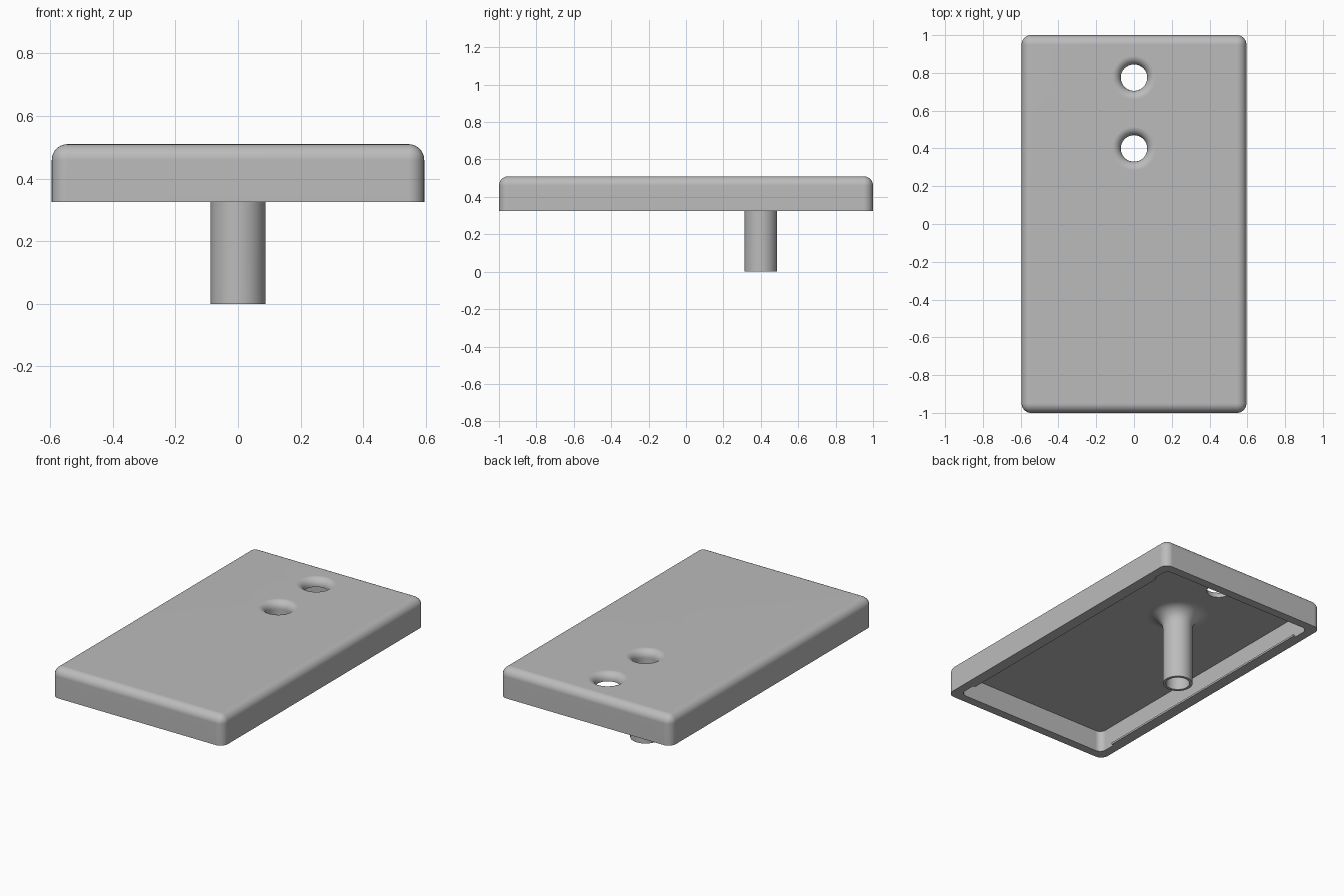
import bpy, bmesh, math

if "Cube" in bpy.data.objects:
    bpy.data.objects.remove(bpy.data.objects["Cube"], do_unlink=True)

# Main dimensions
HALF_X, HALF_Y = 0.595, 1.0
RIM, TOP = 0.325, 0.51
CEILING = 0.46
WALL, ROUND = 0.055, 0.05
STEM_Y, HOLE_Y = 0.4, 0.775
BORE, STEM_R = 0.07, 0.0875

grey = bpy.data.materials.new("plain grey")
grey.use_nodes = True
colour = (0.5, 0.5, 0.5, 1)
grey.diffuse_color = colour
grey.node_tree.nodes["Principled BSDF"].inputs["Base Color"].default_value = colour


def finish(name, bm):
    bmesh.ops.recalc_face_normals(bm, faces=bm.faces)
    mesh = bpy.data.meshes.new(name)
    bm.to_mesh(mesh)
    bm.free()
    mesh.materials.append(grey)
    ob = bpy.data.objects.new(name, mesh)
    bpy.context.scene.collection.objects.link(ob)
    return ob


def activate(ob):
    bpy.ops.object.select_all(action="DESELECT")
    ob.select_set(True)
    bpy.context.view_layer.objects.active = ob


def smooth(ob):
    activate(ob)
    bpy.ops.object.shade_smooth_by_angle(angle=math.radians(35))
    mod = ob.modifiers.new("even shading", "WEIGHTED_NORMAL")
    mod.keep_sharp = True


def box(name, x, y, low, high, centre_x=0, radius=0, round_top=False):
    """Box with half sizes x, y; vertical and optionally top edges rounded."""
    bm = bmesh.new()
    bmesh.ops.create_cube(bm, size=2)
    for v in bm.verts:
        v.co = (centre_x + v.co.x * x, v.co.y * y, high if v.co.z > 0 else low)
    if radius:
        mid = (low + high) / 2
        edges = []
        for e in bm.edges:
            above = [v.co.z > mid for v in e.verts]
            if above[0] != above[1] or (round_top and all(above)):
                edges.append(e)
        bmesh.ops.bevel(bm, geom=edges, offset=radius, segments=8,
                        profile=0.5, affect="EDGES")
    return finish(name, bm)


def lathe(name, profile, y, sides=64):
    """Spin a closed loop of (radius, z) points about a vertical axis."""
    bm = bmesh.new()
    rings = []
    for r, z in profile:
        rings.append([bm.verts.new((r * math.cos(a), y + r * math.sin(a), z))
                      for a in (2 * math.pi * i / sides for i in range(sides))])
    return bm, rings, sides


def skin(bm, low, high, sides):
    for i in range(sides):
        j = (i + 1) % sides
        bm.faces.new((low[i], low[j], high[j], high[i]))


def flare(r, z, size, steps=10):
    """Quarter arc growing outwards from a vertical wall, ending level."""
    return [(r + size * (1 - math.cos(a)), z - size + size * math.sin(a))
            for a in (math.pi / 2 * k / steps for k in range(steps + 1))]


def hole_cutter(y):
    profile = [(BORE, RIM)] + flare(BORE, TOP, 0.045)
    profile.append((profile[-1][0], TOP + 0.1))
    bm, rings, n = lathe("hole_cutter", profile, y)
    for low, high in zip(rings, rings[1:]):
        skin(bm, low, high, n)
    bm.faces.new(rings[0])
    bm.faces.new(rings[-1])
    return finish("hole_cutter", bm)


# Tray: rounded slab hollowed from below, with two flared holes
tray = box("tray", HALF_X, HALF_Y, RIM, TOP, radius=ROUND, round_top=True)
cutters = [box("cavity_cutter", HALF_X - WALL, HALF_Y - WALL, RIM - 0.1, CEILING,
               radius=0.04),
           hole_cutter(STEM_Y), hole_cutter(HOLE_Y)]
for cutter in cutters:
    cutter.hide_render = True
    activate(tray)
    mod = tray.modifiers.new("cut", "BOOLEAN")
    mod.operation, mod.solver, mod.object = "DIFFERENCE", "EXACT", cutter
    bpy.ops.object.modifier_apply(modifier=mod.name)
    bpy.data.objects.remove(cutter, do_unlink=True)
smooth(tray)

# Stem: hollow tube that flares into the tray ceiling
profile = [(BORE, CEILING), (BORE, 0), (STEM_R, 0)] + flare(STEM_R, CEILING, 0.09)
bm, rings, n = lathe("stem", profile, STEM_Y)
for low, high in zip(rings, rings[1:] + rings[:1]):
    skin(bm, low, high, n)
smooth(finish("stem", bm))

# Thin snap ridges along the inside of the long walls
for side, word in ((1, "left"), (-1, "right")):
    box(word + "_snap_ridge", 0.0125, 0.83, RIM, RIM + 0.012,
        centre_x=side * (HALF_X - WALL - 0.0025))
